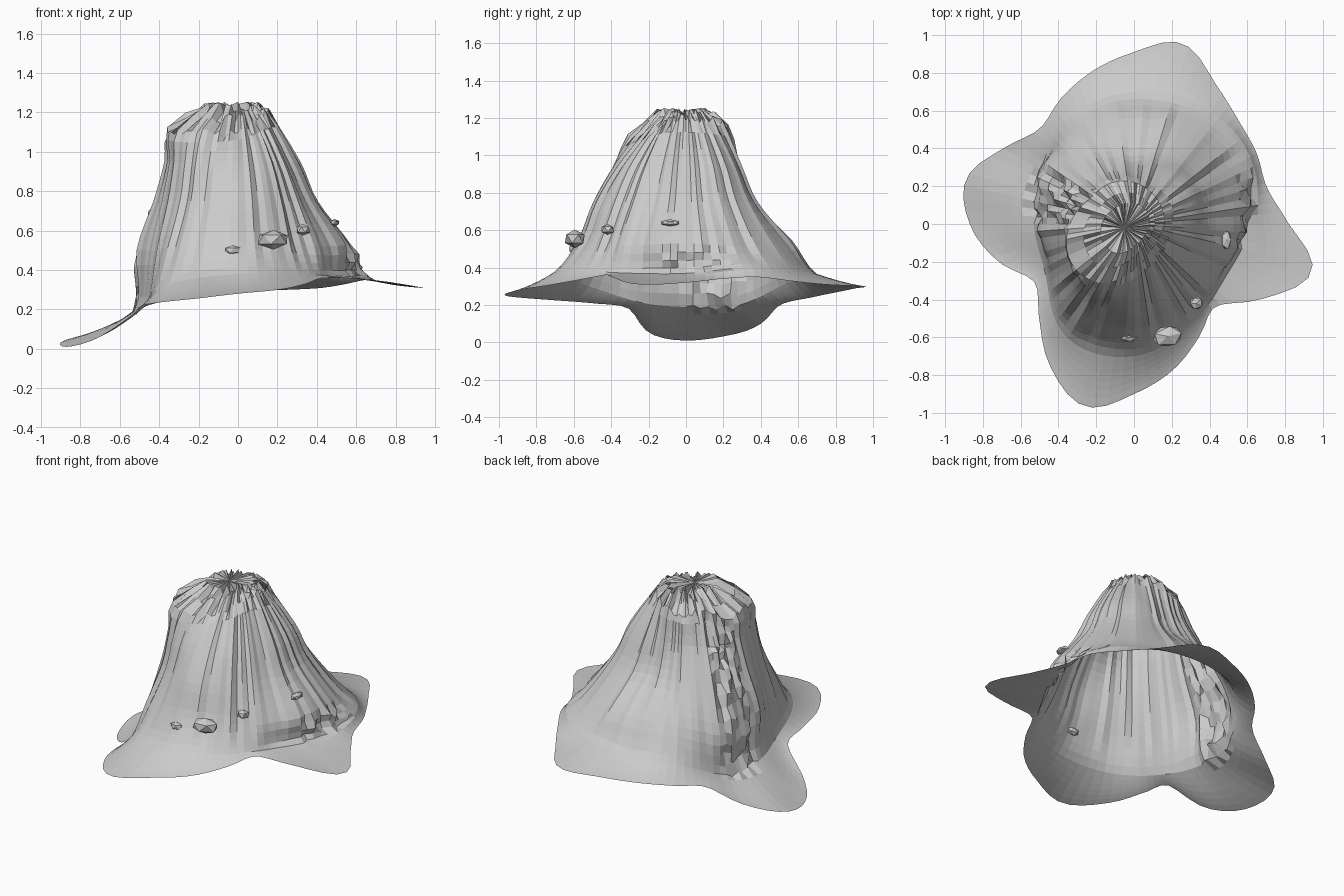
import bpy, bmesh, math, random
from mathutils import Vector

if "Cube" in bpy.data.objects:
    bpy.data.objects.remove(bpy.data.objects["Cube"])

random.seed(7)
SEGMENTS = 84

# Contours from skirt edge to summit: (radii, heights) at equal angles from +x, counter-clockwise
EDGE_R = [.82, .73, .75, .78, .86, .99, .91, .84, .77, .71, .80, .92,
          .87, .75, .61, .71, .88, 1.0, .90, .80, .69, .615, .79, .975]
EDGE_Z = [.32, .34, .35, .33, .31, .30, .29, .27, .24, .20, .10, .04,
          .01, .05, .18, .21, .23, .25, .28, .30, .33, .36, .35, .31]
FOOT_R = [.62, .71, .72, .70, .66, .57, .53, .54, .70, .70, .61, .56]
FOOT_Z = [.37, .40, .38, .36, .33, .20, .19, .22, .33, .38, .38, .37]
LOW_R = [.57, .59, .59, .56, .55, .56, .51, .50, .58, .57, .52, .52]
LOW_Z = [.53, .51, .53, .55, .53, .46, .50, .50, .52, .55, .53, .52]
MID_R = [.40, .42, .42, .36, .40, .45, .42, .44, .47, .49, .43, .39]
HIGH_R = [.31, .33, .32, .28, .30, .35, .36, .40, .42, .37, .33, .29]
RIM_R = [.16, .17, .19, .22, .25, .27, .34, .39, .36, .24, .17, .15]
RIM_Z = [1.19, 1.18, 1.17, 1.15, 1.13, 1.13, 1.09, 1.10, 1.09, 1.11, 1.16, 1.19]
TOP_R = [.08, .09, .10, .11, .12, .14, .17, .19, .18, .12, .09, .08]
CONTOURS = [(EDGE_R, EDGE_Z), (FOOT_R, FOOT_Z), (LOW_R, LOW_Z), (MID_R, [.75] * 12),
            (HIGH_R, [.95] * 12), (RIM_R, RIM_Z), (TOP_R, [1.22] * 12)]
STEPS = [6, 4, 4, 4, 3, 2]          # rings between neighbouring contours


def cubic(a, b, c, d, t):
    return b + .5 * t * (c - a + t * (2*a - 5*b + 4*c - d + t * (3*(b - c) + d - a)))


def around(values, u):
    """Smooth periodic lookup, u in 0..1."""
    n = len(values)
    f = u * n
    i = int(f)
    return cubic(*(values[(i + k) % n] for k in (-1, 0, 1, 2)), f - i)


def make_object(name, bm):
    mesh = bpy.data.meshes.new(name)
    bm.to_mesh(mesh)
    bm.free()
    ob = bpy.data.objects.new(name, mesh)
    bpy.context.collection.objects.link(ob)
    return ob


# Mountain: open sheet lofted through the contours
bm = bmesh.new()
columns = []
for s in range(SEGMENTS):
    u = s / SEGMENTS
    deg = u * 360
    keys = [(around(r, u), around(z, u)) for r, z in CONTOURS]
    streak = random.uniform(-.014, .014)            # vertical ridges and gullies
    rough_back = 148 < deg < 178                    # broken channel, back left
    rough_right = deg < 24 or deg > 348             # jagged ledge, right
    column = []
    for k, steps in enumerate(STEPS):
        a, b, c, d = (keys[max(0, min(len(keys) - 1, k + j))] for j in (-1, 0, 1, 2))
        for q in range(steps + (k == len(STEPS) - 1)):
            t = q / steps
            if k == 0:                              # skirt eases gently into the foot
                r = b[0] + (c[0] - b[0]) * t
                z = b[1] + (c[1] - b[1]) * (.6 * t + .4 * t * t)
            else:
                r, z = (cubic(a[j], b[j], c[j], d[j], t) for j in (0, 1))
            if 1 <= k <= 4:
                r += streak * min(1, (k - 1 + t))
                if rough_back:
                    r += random.uniform(-.03, .02)
                    z += random.uniform(-.02, .02)
                if rough_right and k == 1:
                    r += random.uniform(-.03, .02)
            if k == 5:                              # craggy summit
                z += random.uniform(-.025, .035)
            ang = u * math.tau
            column.append(bm.verts.new((r * math.cos(ang), r * math.sin(ang), max(z, 0))))
    columns.append(column)

peak = bm.verts.new((-.05, -.02, 1.23))
for s, col in enumerate(columns):
    nxt = columns[(s + 1) % SEGMENTS]
    for i in range(len(col) - 1):
        bm.faces.new((col[i], nxt[i], nxt[i + 1], col[i + 1]))
    bm.faces.new((col[-1], nxt[-1], peak))
make_object("mountain", bm)


# Loose rocks on the slope
def rock(name, location, size, turn):
    bm = bmesh.new()
    bmesh.ops.create_icosphere(bm, subdivisions=1, radius=1)
    for v in bm.verts:
        v.co *= random.uniform(.88, 1.08)
        v.co = Vector(c * s / 2 for c, s in zip(v.co, size))
    ob = make_object(name, bm)
    ob.location = location
    ob.rotation_euler.z = math.radians(turn)


rock("rock_small", (-.03, -.60, .50), (.09, .05, .055), 0)
rock("rock_large", (.18, -.595, .555), (.18, .12, .105), 15)
rock("rock_corner", (.33, -.42, .605), (.08, .075, .065), 40)
rock("rock_side", (.49, -.085, .64), (.06, .11, .04), 0)
